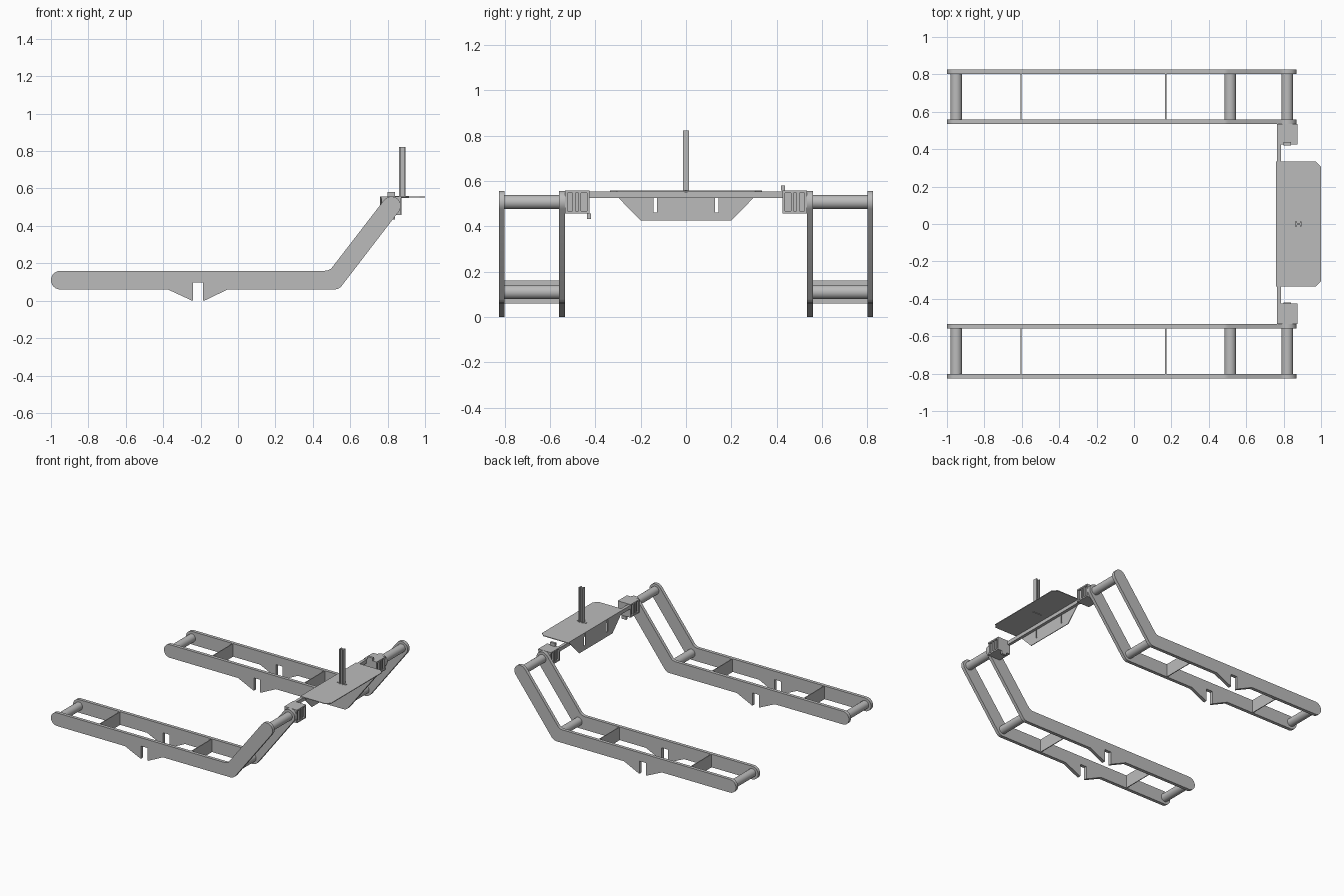
import bpy, bmesh, math
from mathutils import Vector

if "Cube" in bpy.data.objects:
    bpy.data.objects.remove(bpy.data.objects["Cube"])

grey = bpy.data.materials.new("plain grey")
grey.use_nodes = True
colour = (0.5, 0.5, 0.5, 1)
grey.diffuse_color = colour
grey.node_tree.nodes["Principled BSDF"].inputs["Base Color"].default_value = colour


def finish(name, bm, smooth=False):
    bmesh.ops.recalc_face_normals(bm, faces=bm.faces)
    mesh = bpy.data.meshes.new(name)
    bm.to_mesh(mesh)
    bm.free()
    mesh.materials.append(grey)
    ob = bpy.data.objects.new(name, mesh)
    bpy.context.collection.objects.link(ob)
    if smooth:
        bpy.ops.object.select_all(action='DESELECT')
        ob.select_set(True)
        bpy.context.view_layer.objects.active = ob
        bpy.ops.object.shade_smooth_by_angle(angle=math.radians(30))
    return ob


def prism(name, points, axis, low, high, smooth=False):
    """Extrude a 2D outline along one axis."""
    bm = bmesh.new()
    def place(p, d):
        c = list(p)
        c.insert(axis, d)
        return bm.verts.new(c)
    face = bm.faces.new([place(p, low) for p in points])
    shift = Vector((0, 0, 0))
    shift[axis] = high - low
    ext = bmesh.ops.extrude_face_region(bm, geom=[face], use_keep_orig=True)
    bmesh.ops.translate(bm, vec=shift,
                        verts=[v for v in ext["geom"] if isinstance(v, bmesh.types.BMVert)])
    return finish(name, bm, smooth)


def box(name, x, y, z):
    return prism(name, [(x[0], y[0]), (x[1], y[0]), (x[1], y[1]), (x[0], y[1])], 2, *z)


def arc(centre, r, start, end, n=12):
    return [(centre[0] + r * math.cos(math.radians(start + (end - start) * i / n)),
             centre[1] + r * math.sin(math.radians(start + (end - start) * i / n)))
            for i in range(n + 1)]


# Bent side rails with a notched foot
tail, bend, tip = (-0.95, 0.11), (0.515, 0.11), (0.82, 0.507)
R = 0.05
slope = math.degrees(math.atan2(tip[1] - bend[1], tip[0] - bend[0]))
foot = [(-0.375, 0.06), (-0.245, 0), (-0.24, 0), (-0.24, 0.096),
        (-0.187, 0.096), (-0.187, 0), (-0.18, 0), (-0.055, 0.06)]
inner_bend = [(0.508, 0.184), (0.498, 0.172), (0.483, 0.163), (0.465, 0.16)]
outline = (arc(tail, R, 90, 270) + foot + arc(bend, R, -90, slope - 90, 6)
           + arc(tip, R, slope - 90, slope + 90) + inner_bend)

for side, s in (("front", -1), ("back", 1)):
    for part, a, b in (("inner", 0.535, 0.56), ("outer", 0.801, 0.826)):
        prism(f"{side}_{part}_rail", outline, 1, s * a, s * b, True)
    # Round spacer rods
    for part, c in (("tail", tail), ("bend", bend), ("tip", tip)):
        prism(f"{side}_{part}_rod", arc(c, 0.031, 0, 345, 23), 1, s * 0.56, s * 0.801, True)
    # Thin cross plates
    for part, x in (("rear", -0.605), ("fore", 0.17)):
        box(f"{side}_{part}_cross_plate", (x - 0.003, x + 0.003),
            (s * 0.56, s * 0.801), (0.06, 0.16))

# Pivot brackets, the front one turned over
MID = 0.507
for side, s in (("front", -1), ("back", 1)):
    def bracket(part, x, y, z):
        box(f"{side}_bracket_{part}", x, [s * v for v in y], [MID + s * v for v in z])
    bracket("core", (0.78, 0.858), (0.435, 0.535), (-0.04, 0.04))
    bracket("end_plate", (0.765, 0.873), (0.425, 0.437), (-0.05, 0.05))
    bracket("top_plate", (0.765, 0.873), (0.437, 0.535), (0.04, 0.05))
    bracket("bottom_plate", (0.765, 0.873), (0.437, 0.535), (-0.05, -0.04))
    for i, y in enumerate((0.463, 0.488, 0.523)):
        bracket(f"rib_{i}", (0.767, 0.87), (y, y + 0.012), (-0.04, 0.04))
    bracket("tab", (0.8, 0.84), (0.42, 0.438), (0.05, 0.074))

# Cross bar between the brackets
box("cross_bar", (0.765, 0.787), (-0.43, 0.43), (0.525, 0.553))

# Thin deck with clipped corners
prism("deck", [(0.76, -0.335), (0.97, -0.335), (1, -0.305),
               (1, 0.305), (0.97, 0.335), (0.76, 0.335)], 2, 0.552, 0.557)

# Hanging flap with two slots, built from mirrored strips
prism("flap_middle", [(-0.127, 0.425), (0.127, 0.425), (0.127, 0.553), (-0.127, 0.553)],
      0, 0.76, 0.765)
for side, s in (("front", -1), ("back", 1)):
    prism(f"{side}_flap_end", [(s * 0.143, 0.425), (s * 0.2, 0.425), (s * 0.325, 0.553),
                               (s * 0.143, 0.553)], 0, 0.76, 0.765)
    prism(f"{side}_flap_slot_base", [(s * 0.127, 0.425), (s * 0.143, 0.425),
                                     (s * 0.143, 0.46), (s * 0.127, 0.46)], 0, 0.76, 0.765)

# Upright post with grooved sides and a foot tab
box("post_web", (0.862, 0.896), (-0.005, 0.005), (0.555, 0.822))
for part, x in (("left", 0.887), ("right", 0.862)):
    box(f"post_{part}_flange", (x, x + 0.009), (-0.014, 0.014), (0.555, 0.822))
box("post_foot", (0.84, 0.915), (-0.006, 0.006), (0.548, 0.561))
